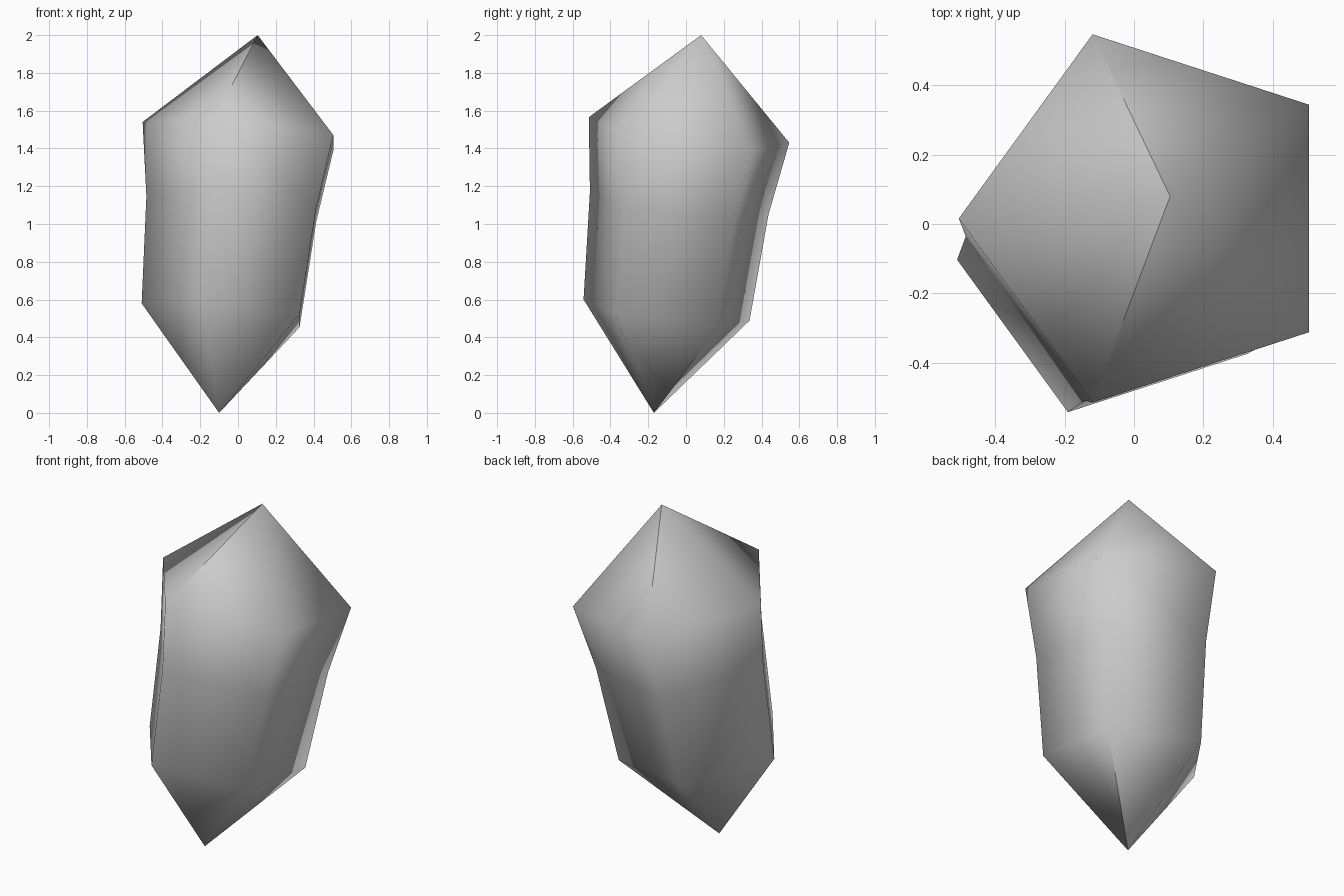
import bpy, bmesh, math
from mathutils import Vector

cube = bpy.data.objects.get("Cube")
if cube:
    bpy.data.objects.remove(cube, do_unlink=True)

SIDES = 5
TILT = Vector((0.11, 0.127))          # lean of the crystal's long axis

# Stone material
stone = bpy.data.materials.new("pale grey stone")
stone.use_nodes = True
GREY = (0.6, 0.6, 0.6, 1)
stone.diffuse_color = GREY
stone.node_tree.nodes["Principled BSDF"].inputs["Base Color"].default_value = GREY

bm = bmesh.new()


def ring(centre, radius):
    """Five corners in a plane square to the leaning axis."""
    verts = []
    for i in range(SIDES):
        a = math.pi - math.tau * i / SIDES
        off = Vector((math.cos(a), math.sin(a))) * radius
        verts.append(bm.verts.new(Vector(centre) + Vector((*off, -off.dot(TILT)))))
    return verts


# Waisted column between two pointed ends
base = bm.verts.new((-0.1, -0.17, 0))
tip = bm.verts.new((0.104, 0.08, 2))
low = ring((-0.048, -0.103, 0.529), 0.462)
waist = ring((0.012, -0.036, 1.093), 0.497)
high = ring((0.053, 0.016, 1.479), 0.558)

for i in range(SIDES):
    j = (i + 1) % SIDES
    bm.faces.new((base, low[i], low[j]))
    bm.faces.new((low[i], waist[i], waist[j], low[j]))
    bm.faces.new((waist[i], high[i], high[j], waist[j]))
    bm.faces.new((high[i], tip, high[j]))

bmesh.ops.recalc_face_normals(bm, faces=bm.faces)
for f in bm.faces:
    f.smooth = True

# Creases running from each point
for point, corners, picks in ((tip, high, (1, 4)), (base, low, (0, 2))):
    for k in picks:
        bm.edges.get((point, corners[k])).smooth = False

mesh = bpy.data.meshes.new("crystal")
bm.to_mesh(mesh)
bm.free()
mesh.materials.append(stone)
crystal = bpy.data.objects.new("crystal", mesh)
bpy.context.scene.collection.objects.link(crystal)
